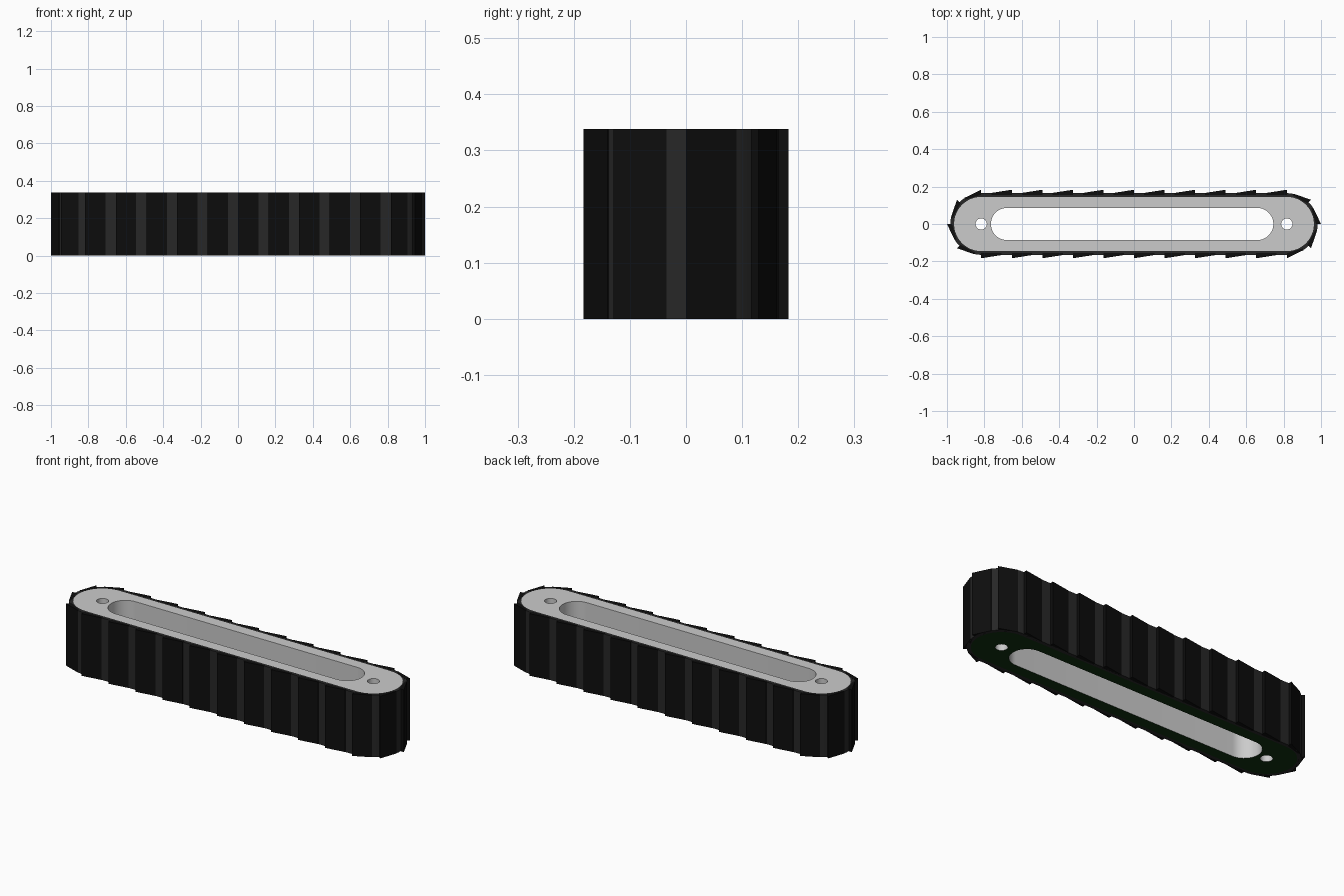
import bpy, bmesh, math

if "Cube" in bpy.data.objects:
    bpy.data.objects.remove(bpy.data.objects["Cube"])

HALF, H = 0.817, 0.338      # end-centre distance, height
R_BODY, R_BELT, R_TIP = 0.145, 0.165, 0.183


def material(name, c):
    m = bpy.data.materials.new(name)
    m.diffuse_color = (*c, 1)
    m.use_nodes = True
    m.node_tree.nodes["Principled BSDF"].inputs["Base Color"].default_value = m.diffuse_color
    return m


def stadium(half, r, cx=0, cy=0, n=24):
    pts = []
    for s, a0 in ((1, -math.pi / 2), (-1, math.pi / 2)):
        for i in range(n + 1):
            a = a0 + math.pi * i / n
            pts.append((cx + s * half + r * math.cos(a), cy + r * math.sin(a)))
    return pts


def circle(cx, r, n=24):
    return [(cx + r * math.cos(2 * math.pi * i / n), r * math.sin(2 * math.pi * i / n)) for i in range(n)]


def plate(name, loops, z0, z1, mats, smooth=True):
    """Extruded outline: first loop is the outside, the others are holes."""
    bm = bmesh.new()
    caps = []
    walls = []
    for z in (z0, z1):
        rings = [[bm.verts.new((x, y, z)) for x, y in lp] for lp in loops]
        walls.append(rings)
        edges = [bm.edges.new((r[i], r[(i + 1) % len(r)])) for r in rings for i in range(len(r))]
        caps.append(edges)
    for k, edges in enumerate(caps):
        res = bmesh.ops.triangle_fill(bm, edges=edges, use_beauty=True, normal=(0, 0, 1))
        for f in res["geom"]:
            if isinstance(f, bmesh.types.BMFace) and k == 0:
                f.material_index = len(mats) - 1 if mats else 0
    for j, (a, b) in enumerate(zip(*walls)):
        for i in range(len(a)):
            n = (i + 1) % len(a)
            f = bm.faces.new((a[i], a[n], b[n], b[i]))
            if j == 0 and mats:
                f.material_index = len(mats) - 1
    bmesh.ops.recalc_face_normals(bm, faces=bm.faces)
    return finish(name, bm, mats, smooth)


def finish(name, bm, mats, smooth):
    me = bpy.data.meshes.new(name)
    bm.to_mesh(me)
    bm.free()
    for m in mats:
        me.materials.append(m)
    ob = bpy.data.objects.new(name, me)
    bpy.context.collection.objects.link(ob)
    if smooth:
        bpy.ops.object.select_all(action='DESELECT')
        ob.select_set(True)
        bpy.context.view_layer.objects.active = ob
        bpy.ops.object.shade_smooth_by_angle(angle=math.radians(30))
    return ob


grey = material("light_grey", (0.6, 0.6, 0.6))
green = material("dark_green", (0.005, 0.03, 0.005))
rubber = material("belt_rubber", (0.02, 0.02, 0.02))
black = material("tread_black", (0.004, 0.004, 0.004))

# Core with long slot and two bolt holes
plate("core", [stadium(HALF, R_BODY), stadium(0.669, 0.086, -0.01),
               circle(-HALF, 0.03), circle(HALF, 0.03)], 0.0, H, [grey, green])

# Belt around the core
plate("belt", [stadium(HALF, R_BELT), stadium(HALF, R_BODY)], 0.0, H, [rubber])


# Position along half of the belt: 10 steps straight, 4 around the end
def track(u, r):
    if u <= 10:
        return -HALF + 2 * HALF * u / 10, r
    a = math.pi / 2 - math.pi * (u - 10) / 4
    return HALF + r * math.cos(a), r * math.sin(a)


# Wedge-shaped treads, repeated by half-turn symmetry
bm = bmesh.new()
for sign in (1, -1):
    for k in range(1, 15):
        s = k - (0.67 if k <= 10 else 0.73)
        prof = [track(s, 0.156), track(s, R_BELT + 0.001), track(k, R_TIP), track(k, 0.156)]
        lo, hi = ([bm.verts.new((sign * x, sign * y, z)) for x, y in prof] for z in (0.0, H + 0.0005))
        bm.faces.new(lo)
        bm.faces.new(hi)
        for i in range(4):
            j = (i + 1) % 4
            bm.faces.new((lo[i], lo[j], hi[j], hi[i]))
bmesh.ops.recalc_face_normals(bm, faces=bm.faces)
finish("treads", bm, [black], False)
